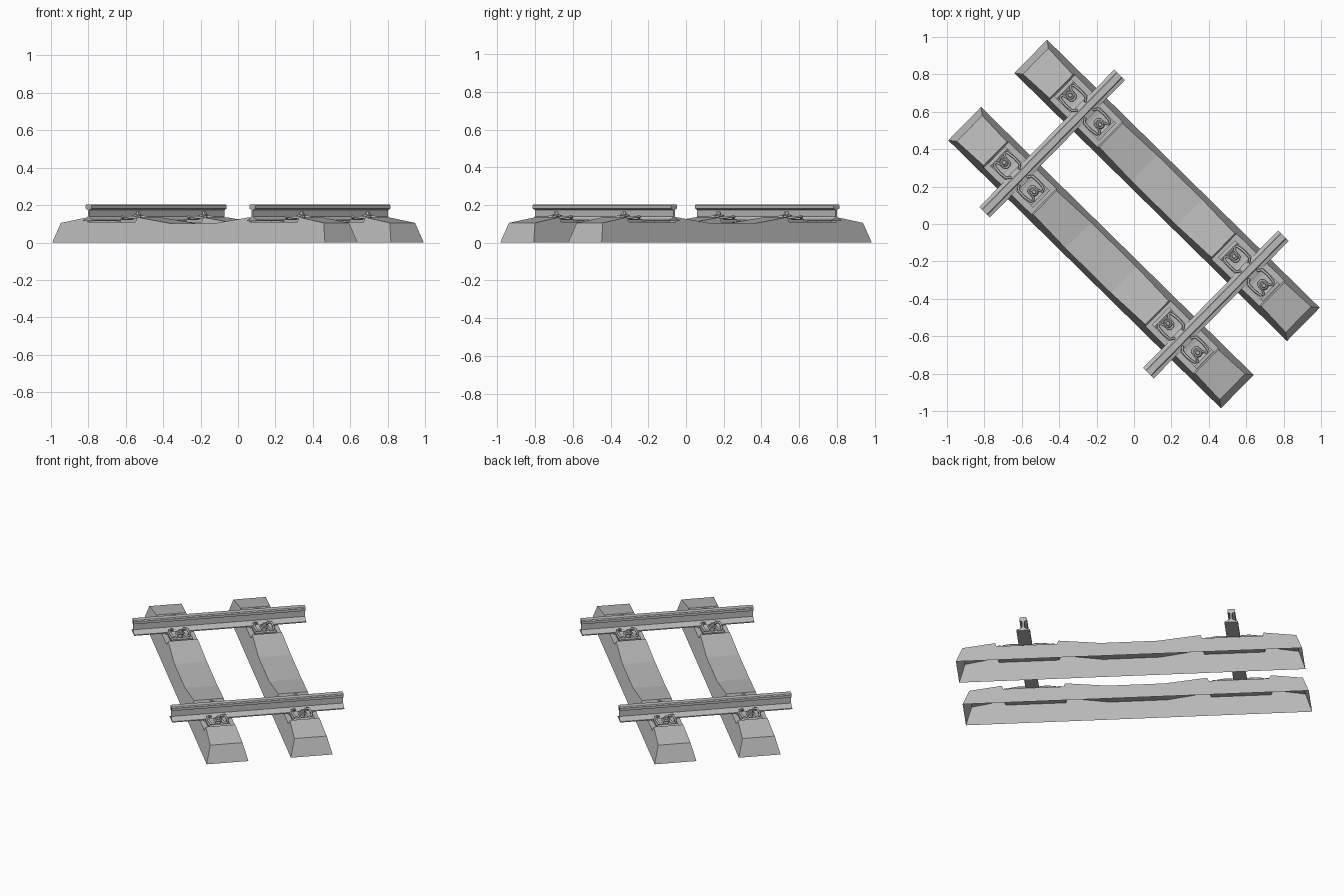
import bpy
import bmesh
from math import radians, pi
from mathutils import Matrix

if "Cube" in bpy.data.objects:
    bpy.data.objects.remove(bpy.data.objects["Cube"], do_unlink=True)

grey = bpy.data.materials.new("plain grey")
grey.use_nodes = True
GREY = (0.5, 0.5, 0.5, 1)
grey.diffuse_color = GREY
grey.node_tree.nodes["Principled BSDF"].inputs["Base Color"].default_value = GREY

# The track runs diagonally: local x follows the sleepers, local y the rails
TURN = Matrix.Rotation(radians(-44.5), 4, "Z")
SLEEPER_Y = 0.252
RAIL_X = 0.614


def finish(bm, name):
    bmesh.ops.recalc_face_normals(bm, faces=bm.faces)
    mesh = bpy.data.meshes.new(name)
    bm.to_mesh(mesh)
    bm.free()
    mesh.materials.append(grey)
    return mesh


def place(name, mesh, x, y, flip=False):
    obj = bpy.data.objects.new(name, mesh)
    bpy.context.collection.objects.link(obj)
    obj.matrix_world = TURN @ Matrix.Translation((x, y, 0)) @ Matrix.Rotation(pi if flip else 0, 4, "Z")
    return obj


def extrude_profile(bm, points, width):
    """Solid from an (x, z) outline, spread along y."""
    face = bm.faces.new([bm.verts.new((x, -width / 2, z)) for x, z in points])
    new = bmesh.ops.extrude_face_region(bm, geom=[face])["geom"]
    bmesh.ops.translate(bm, vec=(0, width, 0), verts=[v for v in new if isinstance(v, bmesh.types.BMVert)])


def add_cone(bm, sides, r1, r2, x, z1, z2):
    bmesh.ops.create_cone(bm, cap_ends=True, segments=sides, radius1=r1, radius2=r2, depth=z2 - z1,
                          matrix=Matrix.Translation((x, 0, (z1 + z2) / 2)))


def sleeper_mesh():
    """Tapered shell, open underneath, with two notched rail seats."""
    half = [(0.17, 0.103), (0.42, 0.135), (0.428, 0.109), (0.785, 0.109), (0.793, 0.135), (0.985, 0.105)]
    stations = [(-x, z) for x, z in reversed(half)] + half
    bm = bmesh.new()
    rows = []
    for i, (x, z) in enumerate(stations):
        base_x = x if 0 < i < len(stations) - 1 else x * 1.022 / 0.985
        top = 0.125 - 0.27 * z
        rows.append([bm.verts.new(p) for p in
                     ((base_x, -0.125, 0), (x, -top, z), (x, top, z), (base_x, 0.125, 0))])
    for a, b in zip(rows, rows[1:]):
        for k in range(3):
            bm.faces.new((a[k], b[k], b[k + 1], a[k + 1]))
    bm.faces.new(rows[0])
    bm.faces.new(rows[-1])
    return finish(bm, "sleeper")


def rail_mesh():
    """Flat-bottomed rail section."""
    half = [(0.04, 0.114), (0.04, 0.12), (0.014, 0.128), (0.006, 0.138), (0.006, 0.174),
            (0.022, 0.181), (0.022, 0.197), (0.017, 0.203)]
    bm = bmesh.new()
    extrude_profile(bm, half + [(-x, z) for x, z in reversed(half)], 1.03)
    return finish(bm, "rail")


def pad_mesh():
    bm = bmesh.new()
    extrude_profile(bm, [(-0.043, 0.108), (0.043, 0.108), (0.043, 0.115), (-0.043, 0.115)], 0.15)
    return finish(bm, "rail_pad")


def guide_plate_mesh():
    """Angled plate between the rail foot and the seat shoulder."""
    bm = bmesh.new()
    extrude_profile(bm, [(0.043, 0.108), (0.168, 0.108), (0.168, 0.13), (0.15, 0.132),
                         (0.135, 0.122), (0.065, 0.122), (0.043, 0.126)], 0.13)
    return finish(bm, "guide_plate")


def screw_mesh():
    bm = bmesh.new()
    add_cone(bm, 12, 0.016, 0.016, 0.112, 0.12, 0.144)
    add_cone(bm, 12, 0.025, 0.02, 0.112, 0.144, 0.149)
    add_cone(bm, 6, 0.014, 0.011, 0.112, 0.149, 0.166)
    return finish(bm, "screw")


def clip_mesh():
    """Bent spring rod with two arms pressing on the rail foot."""
    arm = [(0.03, 0.03, 0.13), (0.045, 0.052, 0.137), (0.09, 0.056, 0.136), (0.135, 0.05, 0.133),
           (0.145, 0.034, 0.133), (0.125, 0.022, 0.139), (0.092, 0.019, 0.14), (0.082, 0.008, 0.14)]
    path = arm + [(x, -y, z) for x, y, z in reversed(arm)]
    curve = bpy.data.curves.new("clip_path", "CURVE")
    curve.dimensions = "3D"
    curve.bevel_depth = 0.007
    curve.bevel_resolution = 1
    curve.use_fill_caps = True
    spline = curve.splines.new("POLY")
    spline.points.add(len(path) - 1)
    for point, co in zip(spline.points, path):
        point.co = (*co, 1)
    helper = bpy.data.objects.new("clip_helper", curve)
    mesh = bpy.data.meshes.new_from_object(helper)
    bpy.data.objects.remove(helper)
    bpy.data.curves.remove(curve)
    mesh.name = "clip"
    mesh.materials.clear()
    mesh.materials.append(grey)
    return mesh


sleeper, rail, pad = sleeper_mesh(), rail_mesh(), pad_mesh()
fastening = {"guide_plate": guide_plate_mesh(), "screw": screw_mesh(), "clip": clip_mesh()}

# Two sleepers and two rails, with a pad and a pair of fastenings at each crossing
for sy, row in ((-1, "front"), (1, "back")):
    place(row + "_sleeper", sleeper, 0, sy * SLEEPER_Y)
for sx, column in ((-1, "right"), (1, "left")):
    place(column + "_rail", rail, sx * RAIL_X, 0)
    for sy, row in ((-1, "front"), (1, "back")):
        spot = row + "_" + column
        place(spot + "_rail_pad", pad, sx * RAIL_X, sy * SLEEPER_Y)
        for flip in (False, True):
            side = "inner" if flip == (sx > 0) else "outer"
            for part, mesh in fastening.items():
                place(spot + "_" + side + "_" + part, mesh, sx * RAIL_X, sy * SLEEPER_Y, flip)
